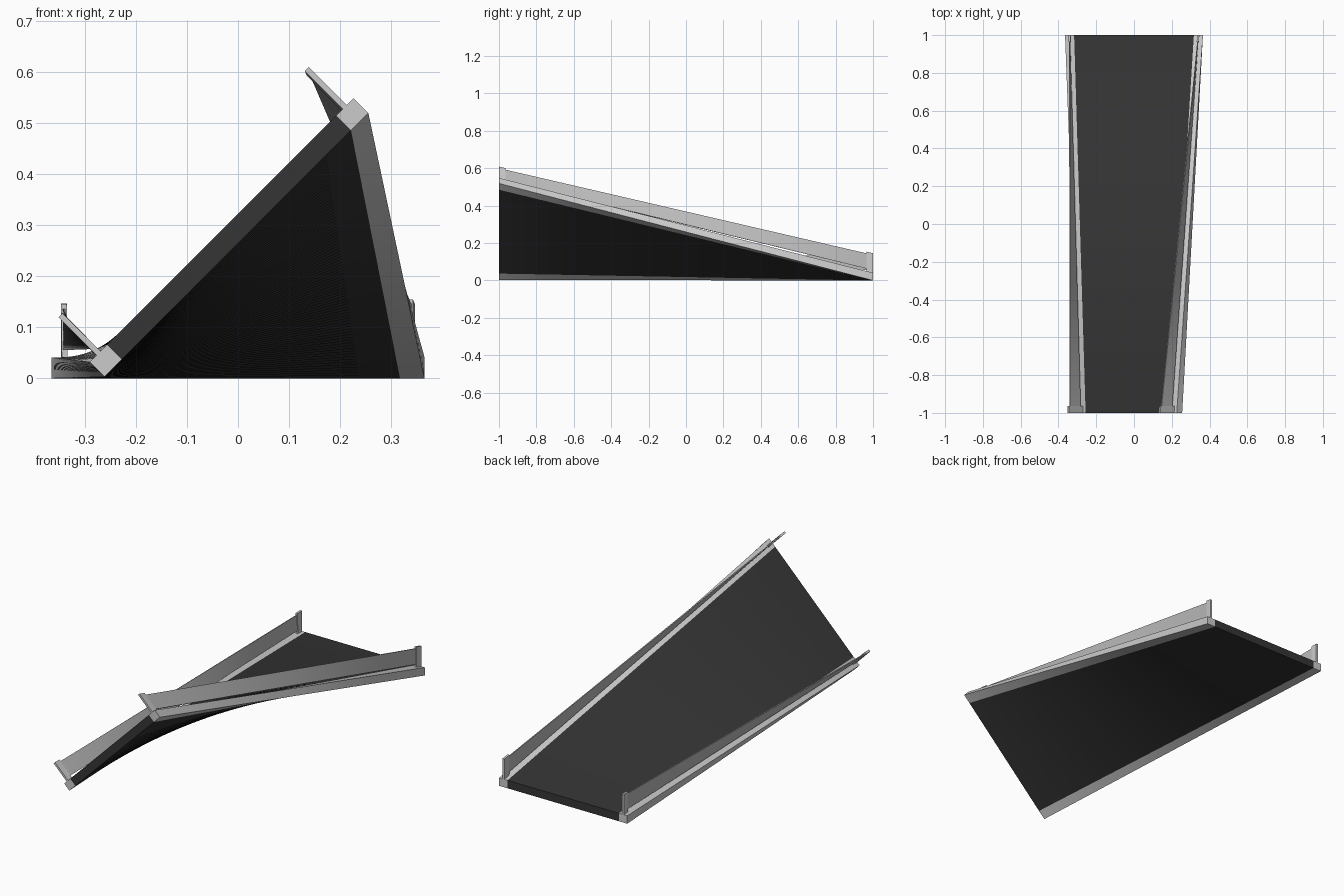
import bpy, bmesh, math

if "Cube" in bpy.data.objects:
    bpy.data.objects.remove(bpy.data.objects["Cube"])

TILT = math.radians(45)


def place(x, h, t):
    """Cross-section point (x, h): t=0 is the flat back end, t=1 the banked front end."""
    c, s = math.cos(TILT), math.sin(TILT)
    fx = x * c - h * s - 0.003
    fz = x * s + h * c + 0.261
    return (x + (fx - x) * t, 1 - 2 * t, h + (fz - h) * t)


def material(name, v):
    m = bpy.data.materials.new(name)
    m.diffuse_color = (v, v, v, 1)
    m.use_nodes = True
    m.node_tree.nodes["Principled BSDF"].inputs["Base Color"].default_value = m.diffuse_color
    return m


def loft(name, x0, x1, h0, h1, t0=0.0, t1=1.0, steps=80, mat=None):
    """Rectangular section swept in straight lines from one end to the other."""
    bm = bmesh.new()
    section = [(x0, h0), (x1, h0), (x1, h1), (x0, h1)]
    rings = []
    for i in range(steps + 1):
        t = t0 + (t1 - t0) * i / steps
        rings.append([bm.verts.new(place(x, h, t)) for x, h in section])
    for a, b in zip(rings, rings[1:]):
        for k in range(4):
            n = (k + 1) % 4
            bm.faces.new((a[k], a[n], b[n], b[k]))
    bm.faces.new(rings[0])
    bm.faces.new(rings[-1])
    bmesh.ops.recalc_face_normals(bm, faces=bm.faces)
    me = bpy.data.meshes.new(name)
    bm.to_mesh(me)
    bm.free()
    ob = bpy.data.objects.new(name, me)
    bpy.context.collection.objects.link(ob)
    if mat:
        me.materials.append(mat)
    bpy.context.view_layer.objects.active = ob
    ob.select_set(True)
    bpy.ops.object.shade_smooth_by_angle(angle=math.radians(30))
    ob.select_set(False)
    return ob


asphalt = material("asphalt", 0.035)
panel_grey = material("panel_grey", 0.5)

# Twisting road slab
loft("road_deck", -0.317, 0.317, 0.0, 0.041, mat=asphalt)

for side, s in (("left", -1), ("right", 1)):
    # Edge beam along the road
    loft(side + "_curb", s * 0.317, s * 0.365, 0.0, 0.041)
    # Thin barrier panel, raised slightly above the curb
    loft(side + "_barrier", s * 0.338, s * 0.343, 0.055, 0.137,
         t0=0.003, t1=0.997, mat=panel_grey)
    # End posts holding the barrier
    loft(side + "_back_post", s * 0.335, s * 0.346, 0.041, 0.146, 0.0, 0.018, 1)
    loft(side + "_front_post", s * 0.335, s * 0.346, 0.041, 0.146, 0.982, 1.0, 1)
